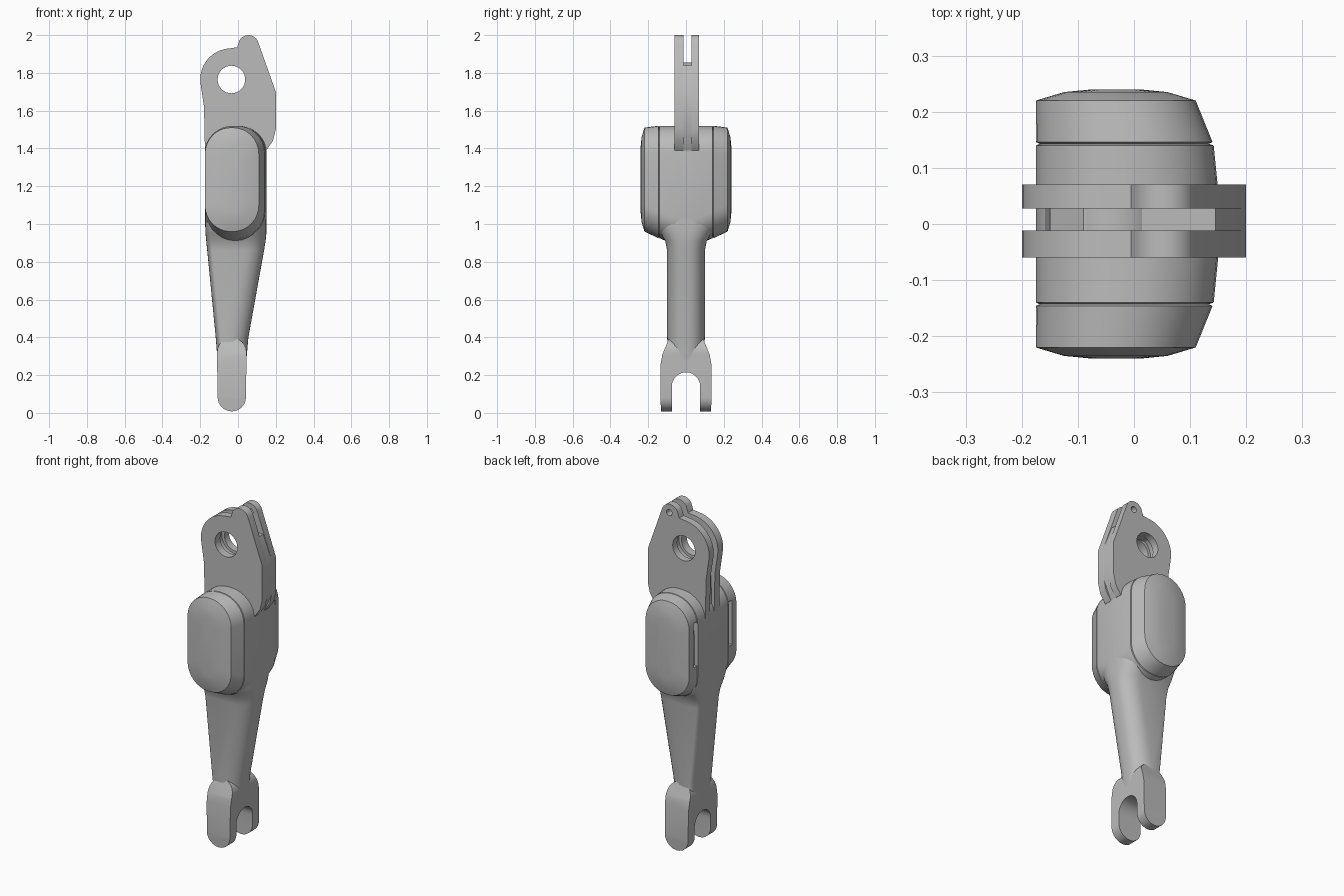
import bpy, bmesh
from math import pi, sin, cos, radians

if "Cube" in bpy.data.objects:
    bpy.data.objects.remove(bpy.data.objects["Cube"])

grey = bpy.data.materials.new("plain_grey")
grey.use_nodes = True
grey.diffuse_color = (0.5, 0.5, 0.5, 1)
grey.node_tree.nodes["Principled BSDF"].inputs["Base Color"].default_value = (0.5, 0.5, 0.5, 1)


def activate(ob):
    bpy.ops.object.select_all(action='DESELECT')
    ob.select_set(True)
    bpy.context.view_layer.objects.active = ob


def finish(ob, angle=30):
    ob.data.materials.clear()
    ob.data.materials.append(grey)
    activate(ob)
    bpy.ops.object.shade_smooth_by_angle(angle=radians(angle))
    return ob


def arc(cx, cy, r, start, end, n=10):
    """Points on an arc, angles in degrees."""
    angles = [radians(start + (end - start) * i / n) for i in range(n + 1)]
    return [(cx + r * cos(a), cy + r * sin(a)) for a in angles]


def circle(cx, cy, r):
    return arc(cx, cy, r, 0, 360, 32)[:-1]


def ring(u0, u1, v0, v1, left, right, rv, n=8):
    """Rounded rectangle with separate corner widths on its two sides."""
    corners = ((u1 - right, v1 - rv, right, 0), (u0 + left, v1 - rv, left, 1),
               (u0 + left, v0 + rv, left, 2), (u1 - right, v0 + rv, right, 3))
    return [(cx + r * cos((q + i / n) * pi / 2), cy + rv * sin((q + i / n) * pi / 2))
            for cx, cy, r, q in corners for i in range(n + 1)]


def loft(name, rings):
    """Skin a list of closed rings and cap both ends."""
    bm = bmesh.new()
    rows = [[bm.verts.new(p) for p in r] for r in rings]
    n = len(rows[0])
    for a, b in zip(rows, rows[1:]):
        for i in range(n):
            bm.faces.new((a[i], a[(i + 1) % n], b[(i + 1) % n], b[i]))
    bm.faces.new(rows[0])
    bm.faces.new(rows[-1])
    bmesh.ops.recalc_face_normals(bm, faces=bm.faces)
    me = bpy.data.meshes.new(name)
    bm.to_mesh(me)
    bm.free()
    ob = bpy.data.objects.new(name, me)
    bpy.context.collection.objects.link(ob)
    return ob


def plate(name, outline, holes, y0, y1):
    """Upright flat plate from an x-z outline with holes."""
    cu = bpy.data.curves.new(name, 'CURVE')
    cu.dimensions, cu.fill_mode = '2D', 'BOTH'
    cu.extrude = (y1 - y0) / 2
    for pts in [outline] + holes:
        sp = cu.splines.new('POLY')
        sp.points.add(len(pts) - 1)
        for p, (x, z) in zip(sp.points, pts):
            p.co = (x, z, 0, 1)
        sp.use_cyclic_u = True
    ob = bpy.data.objects.new(name, cu)
    bpy.context.collection.objects.link(ob)
    ob.location.y = (y0 + y1) / 2
    ob.rotation_euler.x = pi / 2
    activate(ob)
    bpy.ops.object.convert(target='MESH')
    ob = bpy.context.object
    bpy.ops.object.transform_apply(location=True, rotation=True, scale=True)
    bm = bmesh.new()
    bm.from_mesh(ob.data)
    bmesh.ops.remove_doubles(bm, verts=bm.verts, dist=0.0005)
    bmesh.ops.recalc_face_normals(bm, faces=bm.faces)
    bm.to_mesh(ob.data)
    bm.free()
    return finish(ob)


def boolean(ob, other, operation):
    mod = ob.modifiers.new("cut", 'BOOLEAN')
    mod.operation, mod.object, mod.solver = operation, other, 'EXACT'
    activate(ob)
    bpy.ops.object.modifier_apply(modifier=mod.name)
    bpy.data.objects.remove(other)


def box(x0, x1, y0, y1, z0, z1):
    return loft("cutter", [[(x, y, z) for x, y in ((x0, y0), (x1, y0), (x1, y1), (x0, y1))]
                           for z in (z0, z1)])


# Upper twin plates: round eye, small lug and angled shoulder
eye = (-0.035, 1.765)
outline = ([(0.15, 1.39), (0.185, 1.44), (0.2, 1.5), (0.2, 1.7)]
           + arc(0.055, 1.945, 0.055, 15, 150)
           + [(-0.005, 1.935)]
           + arc(*eye, 0.165, 95, 185, 12)
           + [(-0.18, 1.62), (-0.175, 1.39)])
plate("front_plate", outline, [circle(*eye, 0.073)], -0.06, -0.012)
plate("back_plate", outline, [circle(*eye, 0.073), circle(0.06, 1.95, 0.018)], 0.028, 0.07)

# Spacer between the plates, with a wider bore
core = [(0.15, 1.39), (0.2, 1.5), (0.2, 1.7), (0.145, 1.84), (-0.09, 1.84),
        (-0.15, 1.78), (-0.16, 1.39)]
plate("plate_spacer", core, [circle(*eye, 0.09)], -0.012, 0.028)

# Central housing with domed ends and shallow seams, lofted front to back
#        y, right edge, bottom, top, inset
half = ((0.24, 0.11, 0.96, 1.51, 0.10), (0.235, 0.11, 0.96, 1.51, 0.05),
        (0.22, 0.11, 0.96, 1.51, 0), (0.146, 0.14, 0.925, 1.52, 0),
        (0.143, 0.14, 0.925, 1.52, 0.007), (0.14, 0.142, 0.925, 1.52, 0),
        (0.06, 0.15, 0.89, 1.52, 0))
sections = [(-y, *rest) for y, *rest in half] + list(reversed(half))
rings = []
for y, x1, z0, z1, d in sections:
    w = (x1 + 0.175 - 2 * d) / 2
    pts = ring(-0.175 + d, x1 - d, z0 + d, z1 - d, w * 0.95, w * 0.95, 0.14 - d * 0.6)
    rings.append([(x, y, z) for x, z in pts])
housing = loft("housing", rings)
for y0 in (-0.18, 0.148):
    boolean(housing, box(-0.2, -0.145, y0, y0 + 0.03, 1.14, 1.4), 'DIFFERENCE')
finish(housing)

# Tapered arm: flat on one edge, rounded on the other
arm = []
for z, x0, x1, hy in ((0.25, -0.106, 0.042, 0.09), (0.4, -0.118, 0.055, 0.1),
                      (0.86, -0.163, 0.138, 0.1), (0.91, -0.168, 0.146, 0.11),
                      (0.95, -0.172, 0.15, 0.135), (1.0, -0.174, 0.15, 0.16),
                      (1.3, -0.174, 0.15, 0.16), (1.39, -0.174, 0.15, 0.14)):
    arm.append([(x, y, z) for x, y in ring(x0, x1, -hy, hy, 0.025, 0.1, hy * 0.85)])
finish(loft("arm", arm))

# Lower fork: side profile trimmed to a rounded front shape
side = [(0.075, -0.02), (0.13, -0.02), (0.136, 0.08), (0.134, 0.26), (0.125, 0.31),
        (0.1, 0.37), (0.09, 0.4)]
profile = (side + [(-y, z) for y, z in reversed(side)]
           + list(reversed(arc(0, 0.14, 0.075, 0, 180, 14))))
fork = loft("fork", [[(x, y, z) for y, z in profile] for x in (-0.2, 0.2)])
front = (arc(-0.033, 0.083, 0.075, 180, 360, 16)
         + [(0.045, 0.3)] + arc(-0.033, 0.32, 0.078, 0, 180, 12) + [(-0.111, 0.3)])
trim = loft("cutter", [[(x, y, z) for x, z in front] for y in (-0.3, 0.3)])
boolean(fork, trim, 'INTERSECT')
finish(fork)
